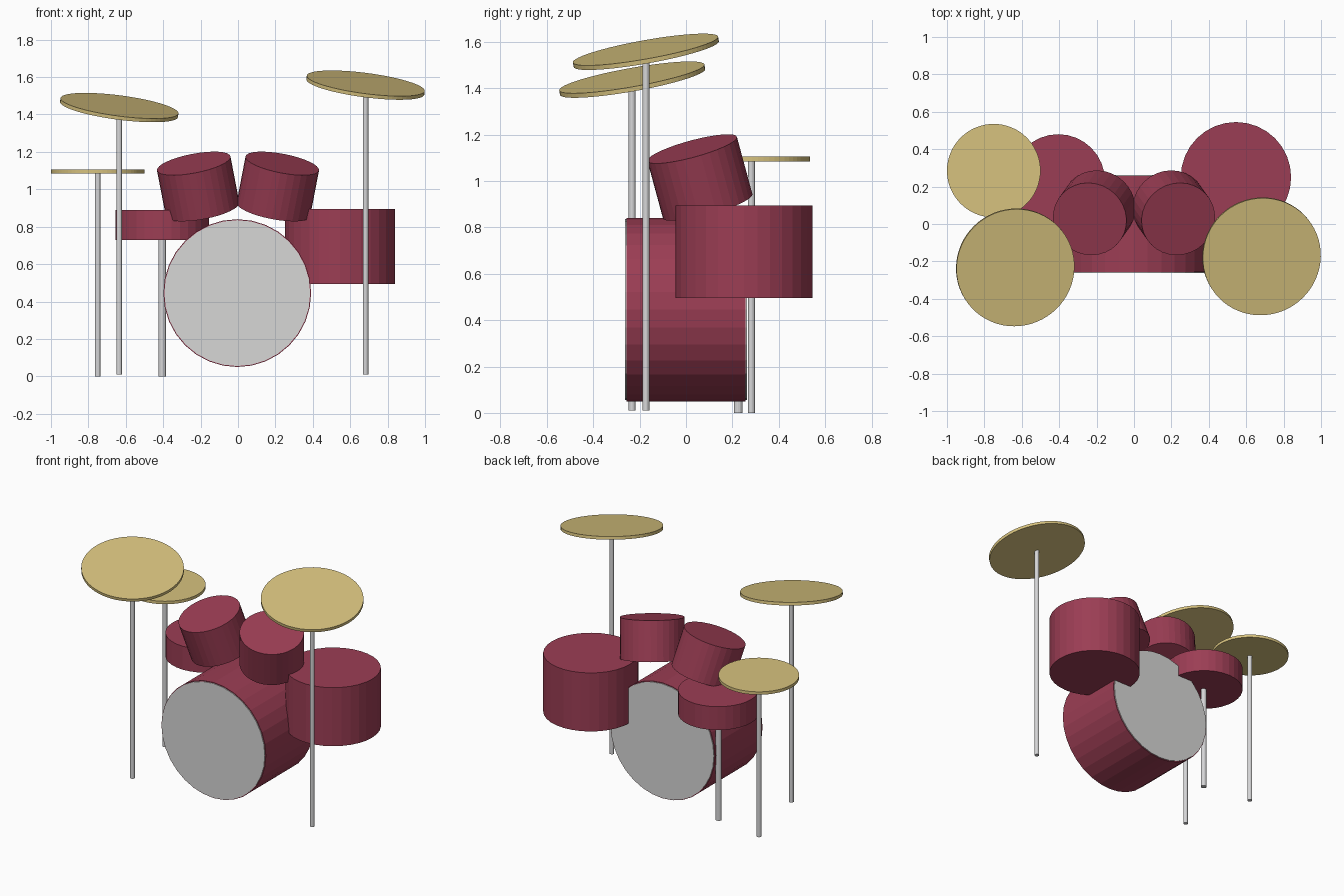
import bpy
from math import pi

cube = bpy.data.objects.get("Cube")
if cube:
    bpy.data.objects.remove(cube)


def material(name, color):
    mat = bpy.data.materials.new(name)
    mat.use_nodes = True
    mat.diffuse_color = (*color, 1)
    mat.node_tree.nodes["Principled BSDF"].inputs["Base Color"].default_value = (*color, 1)
    return mat


RED = material("wine_red_shell", (0.33, 0.047, 0.089))
GOLD = material("brass", (0.68, 0.54, 0.21))
HEAD = material("pale_grey_head", (0.68, 0.68, 0.67))
STEEL = material("steel", (0.68, 0.68, 0.69))


def cylinder(name, mat, radius, depth, center, rotation=(0, 0, 0), sides=32):
    bpy.ops.mesh.primitive_cylinder_add(vertices=sides, radius=radius, depth=depth,
                                        location=center, rotation=rotation)
    obj = bpy.context.object
    obj.name = name
    obj.data.materials.append(mat)
    return obj


def stand(name, x, y, bottom, top, radius=0.015):
    cylinder(name, STEEL, radius, top - bottom, (x, y, (top + bottom) / 2), sides=16)


# Bass drum lying along y, with a thin head at each end
lying = (pi / 2, 0, 0)
cylinder("bass_drum_shell", RED, 0.395, 0.514, (-0.004, 0, 0.445), lying)
for side, y in (("front", -0.257), ("back", 0.257)):
    cylinder("bass_drum_head_" + side, HEAD, 0.39, 0.01, (-0.004, y, 0.445), lying)

# Rack toms, leaning outward and toward the front
for side, s in (("right", -1), ("left", 1)):
    cylinder("rack_tom_" + side, RED, 0.2, 0.26, (s * 0.213, 0.06, 1.015), (0.26, s * 0.19, 0))

# Floor tom
cylinder("floor_tom", RED, 0.295, 0.4, (0.545, 0.25, 0.695))

# Snare on its stand
cylinder("snare_drum", RED, 0.25, 0.16, (-0.405, 0.23, 0.81))
stand("snare_stand", -0.405, 0.225, 0, 0.74, 0.019)

# Level hi-hat on its stand
cylinder("hi_hat", GOLD, 0.25, 0.02, (-0.75, 0.285, 1.095), sides=64)
stand("hi_hat_stand", -0.75, 0.282, 0, 1.09)

# Tilted crash cymbals on tall stands
for side, x, y, z in (("right", -0.635, -0.232, 1.437), ("left", 0.682, -0.173, 1.557)):
    cylinder("crash_cymbal_" + side, GOLD, 0.318, 0.02, (x, y, z), (0.175, 0.13, 0), 64)
    stand("crash_stand_" + side, x, y, 0.01, z)
